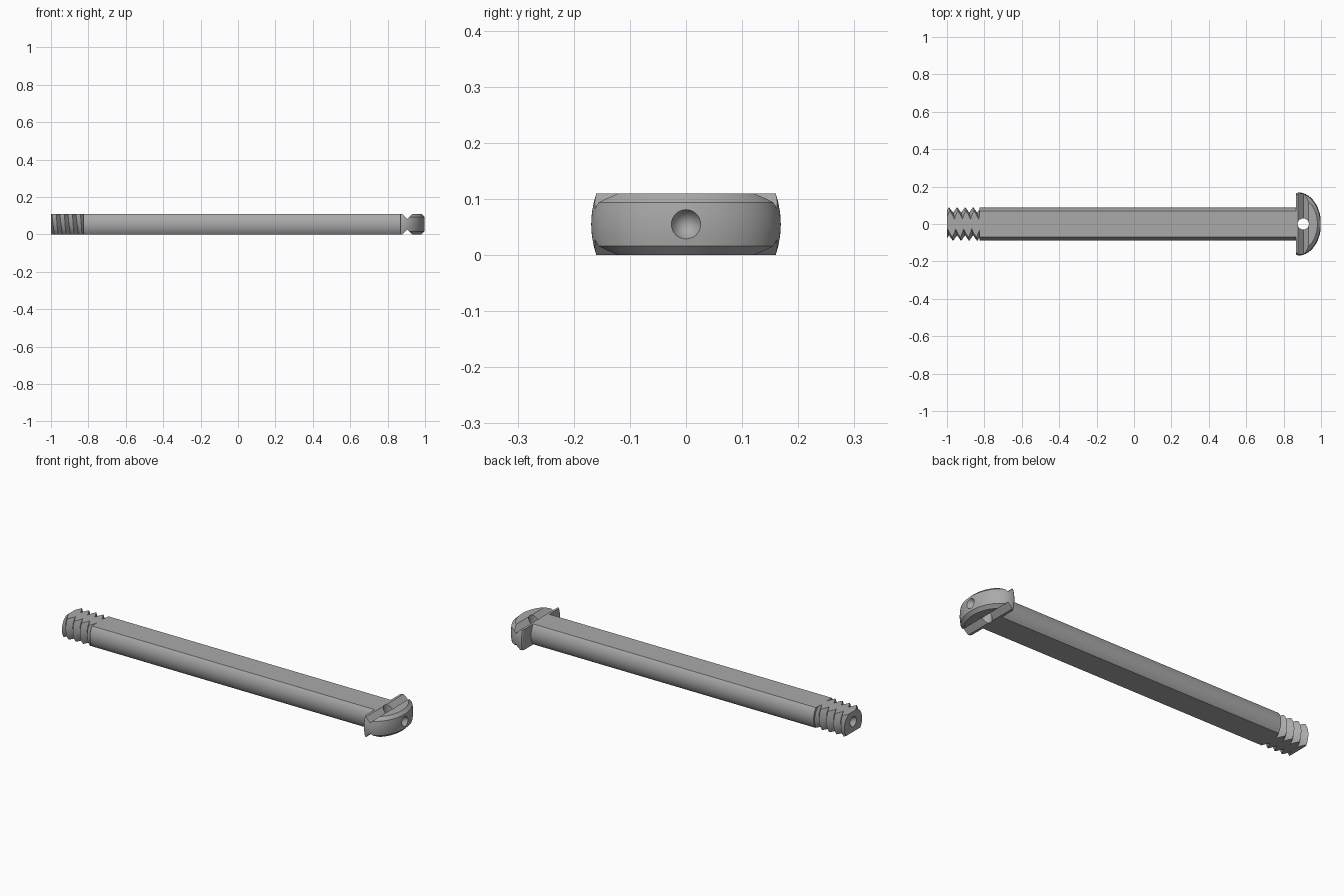
import bpy, bmesh
from math import sin, cos, asin, pi, sqrt, radians
from mathutils import Matrix

if "Cube" in bpy.data.objects:
    bpy.data.objects.remove(bpy.data.objects["Cube"])

H = 0.055        # half height, also the axis height
R = 0.088        # shaft radius
SHOULDER = -0.825

grey = bpy.data.materials.new("plain grey")
grey.use_nodes = True
grey.diffuse_color = (0.4, 0.4, 0.4, 1)
grey.node_tree.nodes["Principled BSDF"].inputs["Base Color"].default_value = (0.4, 0.4, 0.4, 1)


def make(name, bm):
    bmesh.ops.recalc_face_normals(bm, faces=bm.faces)
    mesh = bpy.data.meshes.new(name)
    bm.to_mesh(mesh)
    bm.free()
    ob = bpy.data.objects.new(name, mesh)
    ob.location.z = H
    bpy.context.collection.objects.link(ob)
    mesh.materials.append(grey)
    return ob


def loft(name, rings):
    """Closed solid through matching rings of points."""
    bm = bmesh.new()
    rows = [[bm.verts.new(p) for p in ring] for ring in rings]
    n = len(rows[0])
    for a, b in zip(rows, rows[1:]):
        for i in range(n):
            j = (i + 1) % n
            bm.faces.new((a[i], a[j], b[j], b[i]))
    bm.faces.new(rows[0])
    bm.faces.new(rows[-1])
    return make(name, bm)


def box(name, center, size, turn=0):
    bm = bmesh.new()
    bmesh.ops.create_cube(bm, size=1, matrix=Matrix.Translation(center)
                          @ Matrix.Rotation(turn, 4, 'Y') @ Matrix.Diagonal((*size, 1)))
    return make(name, bm)


def cone(name, center, r1, r2, depth, turn=0):
    bm = bmesh.new()
    bmesh.ops.create_cone(bm, cap_ends=True, segments=32, radius1=r1, radius2=r2, depth=depth,
                          matrix=Matrix.Translation(center) @ Matrix.Rotation(turn, 4, 'Y'))
    return make(name, bm)


def activate(ob):
    bpy.ops.object.select_all(action='DESELECT')
    ob.select_set(True)
    bpy.context.view_layer.objects.active = ob


def combine(ob, tool, operation='DIFFERENCE'):
    tool.hide_render = True
    activate(ob)
    mod = ob.modifiers.new("cut", 'BOOLEAN')
    mod.operation, mod.solver, mod.object = operation, 'EXACT', tool
    bpy.ops.object.modifier_apply(modifier=mod.name)
    bpy.data.objects.remove(tool)


def smooth(ob):
    activate(ob)
    bpy.ops.object.shade_smooth_by_angle(angle=radians(25))


# Shaft: round bar with flat top and bottom
edge = asin(H / R)
arc = [edge * (i / 8 - 1) for i in range(17)]
section = [(R * cos(a), R * sin(a)) for a in arc]
section += [(-y, -z) for y, z in section]
shaft = loft("shaft", [[(x, y, z) for y, z in section] for x in (SHOULDER, 0.87)])

# Head: half ellipsoid sliced flat, dome rims chamfered, back edge rounded
BACK, START, LENGTH, WIDTH = 0.865, 0.877, 0.123, 0.169


def head_ring(z, chamfer):
    k = sqrt(1 - (z / WIDTH) ** 2)
    ring = [(BACK, -WIDTH * k + 0.012, z), (BACK + 0.004, -WIDTH * k + 0.004, z)]
    for i in range(49):
        t = pi * (i / 48 - 0.5)
        s = k * (chamfer if cos(t) > 0.2 else 1)
        ring.append((START + LENGTH * s * cos(t), WIDTH * s * sin(t), z))
    return ring + [(x, -y, z) for x, y, z in reversed(ring[:2])]


levels = [-H, -0.039, -0.02, 0, 0.02, 0.039, H]
head = loft("head", [head_ring(z, 0.89 if abs(z) == H else 1) for z in levels])

# V grooves across both flats, cross hole and end dimple
GROOVE = 0.905
for side in (-1, 1):
    combine(head, box("groove_cutter", (GROOVE, 0, side * H), (0.038, 1, 0.038), pi / 4))
combine(head, cone("cross_hole_cutter", (GROOVE, 0, 0), 0.03, 0.03, 0.3))
combine(head, cone("dimple_cutter", (0.975, 0, 0), 0, 0.028, 0.054, pi / 2))

# Thread: helical ridge, trimmed to the flats and the shoulder
PITCH, N, TURNS = 0.043, 64, 7
bm = bmesh.new()
rows = []
for j in range(2 * TURNS + 1):
    r = 0.06 if j % 2 else 0.09
    rows.append([bm.verts.new((-1.075 + PITCH * (j / 2 + i / N),
                               r * cos(2 * pi * i / N), r * sin(2 * pi * i / N)))
                 for i in range(N)])
for j in range(2 * TURNS):
    for i in range(N):
        if i < N - 1:
            bm.faces.new((rows[j][i], rows[j][i + 1], rows[j + 1][i + 1], rows[j + 1][i]))
        elif j + 3 <= 2 * TURNS:
            bm.faces.new((rows[j][i], rows[j + 2][0], rows[j + 3][0], rows[j + 1][i]))
open_edges = [e for e in bm.edges if e.is_boundary]
ends = [bm.verts.new((x, 0, 0)) for x in (-1.06, -1.06 + PITCH * TURNS)]
for e in open_edges:
    mid = (e.verts[0].co.x + e.verts[1].co.x) / 2
    bm.faces.new((*e.verts, ends[0 if mid < -0.92 else 1]))
thread = make("thread", bm)
combine(thread, box("trim_box", ((SHOULDER - 1) / 2, 0, 0), (1 + SHOULDER, 1, 2 * H)), 'INTERSECT')
combine(thread, cone("end_dimple_cutter", (-0.975, 0, 0), 0.028, 0, 0.054, pi / 2))

for ob in (shaft, head, thread):
    smooth(ob)
